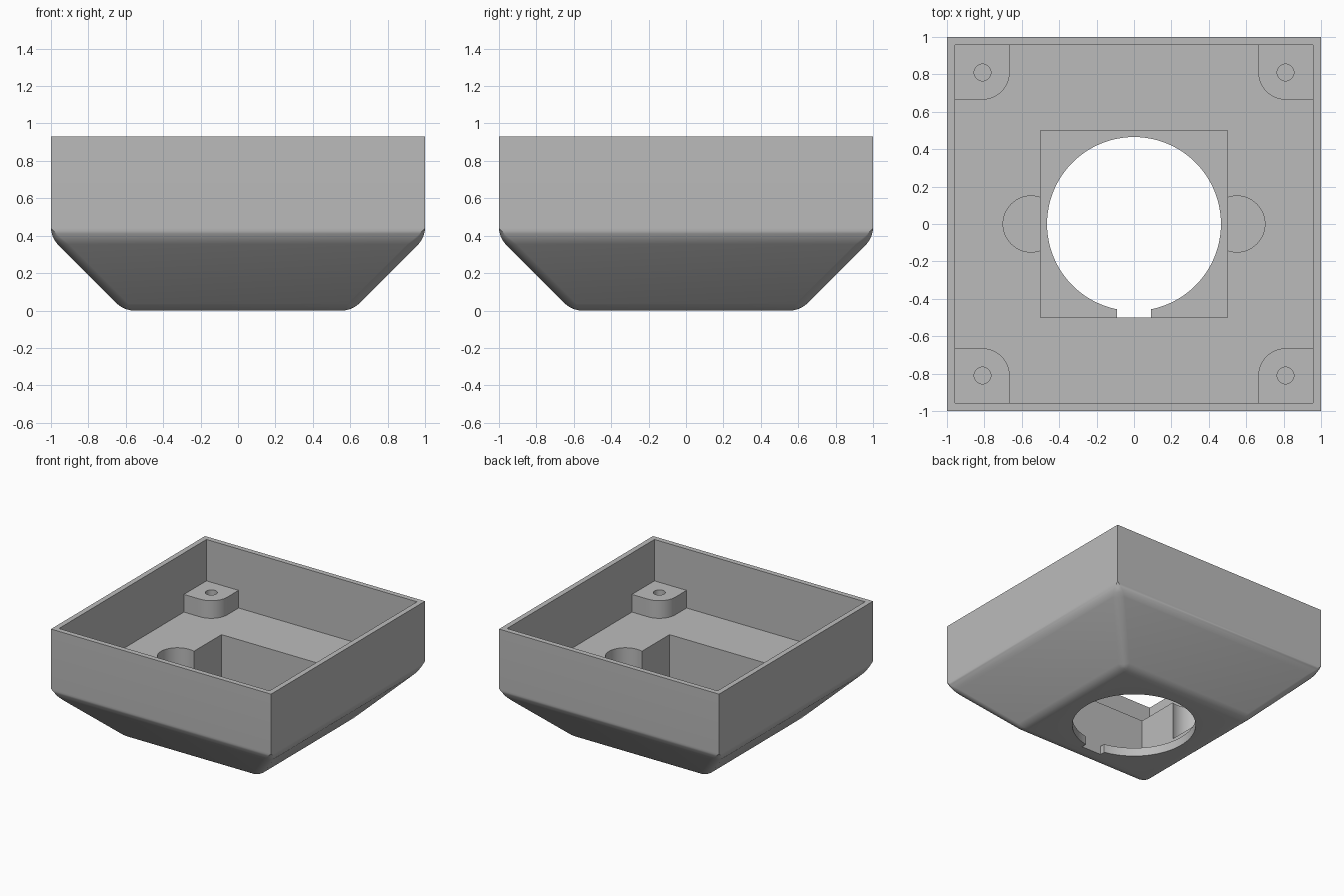
import bpy, bmesh
from math import cos, sin, pi, radians

cube = bpy.data.objects.get("Cube")
if cube:
    bpy.data.objects.remove(cube, do_unlink=True)

TOP, FLOOR, WALL = 0.93, 0.445, 0.957
BOSS, BOSS_R = 0.81, 0.145

grey = bpy.data.materials.new("plain grey")
grey.use_nodes = True
grey.diffuse_color = (0.5, 0.5, 0.5, 1)
grey.node_tree.nodes["Principled BSDF"].inputs["Base Color"].default_value = (0.5, 0.5, 0.5, 1)


def add_object(name, bm):
    bmesh.ops.recalc_face_normals(bm, faces=bm.faces)
    mesh = bpy.data.meshes.new(name)
    bm.to_mesh(mesh)
    bm.free()
    mesh.materials.append(grey)
    obj = bpy.data.objects.new(name, mesh)
    bpy.context.collection.objects.link(obj)
    return obj


def prism(name, outline, z0, z1):
    bm = bmesh.new()
    base = bm.faces.new([bm.verts.new((x, y, z0)) for x, y in outline])
    up = bmesh.ops.extrude_face_region(bm, geom=[base])["geom"]
    bmesh.ops.translate(bm, vec=(0, 0, z1 - z0),
                        verts=[v for v in up if isinstance(v, bmesh.types.BMVert)])
    return add_object(name, bm)


def rect(x0, x1, y0, y1):
    return [(x0, y0), (x1, y0), (x1, y1), (x0, y1)]


def arc(cx, cy, r, a0=0, a1=2 * pi, n=64):
    return [(cx + r * cos(a0 + (a1 - a0) * i / n), cy + r * sin(a0 + (a1 - a0) * i / n))
            for i in range(n)]


# Outer shell: square walls over a tapered base with rounded lower edges
bm = bmesh.new()
rings = [[bm.verts.new((x, y, z)) for x, y in rect(-h, h, -h, h)]
         for h, z in ((0.61, 0), (1, 0.39), (1, TOP))]
for low, high in zip(rings, rings[1:]):
    for i in range(4):
        j = (i + 1) % 4
        bm.faces.new((low[i], low[j], high[j], high[i]))
bm.faces.new(rings[0])
bm.faces.new(rings[2])
soft = [e for e in bm.edges if max(v.co.z for v in e.verts) < 0.5]
bmesh.ops.bevel(bm, geom=soft, offset=0.05, offset_type='OFFSET', segments=6,
                profile=0.5, affect='EDGES')
body = add_object("housing", bm)

corners = [(sx, sy) for sx in (-1, 1) for sy in (-1, 1)]
steps = []

# Main cavity
steps.append(('DIFFERENCE', prism("cavity", rect(-WALL, WALL, -WALL, WALL), FLOOR, TOP + 0.1)))

# Corner mounting bosses with one rounded corner each
outer = WALL + 0.015
inner = BOSS - BOSS_R
boss = [(outer, outer), (inner, outer)] + arc(BOSS, BOSS, BOSS_R, pi, 1.5 * pi, 16) \
    + [(BOSS, inner), (outer, inner)]
for sx, sy in corners:
    outline = [(x * sx, y * sy) for x, y in boss]
    steps.append(('UNION', prism("boss", outline, FLOOR - 0.03, 0.59)))

# Screw holes in the bosses
for sx, sy in corners:
    steps.append(('DIFFERENCE', prism("screw_hole", arc(BOSS * sx, BOSS * sy, 0.045, n=32),
                                      0.4, TOP)))

# Square pocket, side recesses, round opening and cable notch
steps.append(('DIFFERENCE', prism("pocket", rect(-0.5, 0.5, -0.5, 0.5), 0.07, 0.7)))
for side in (-1, 1):
    steps.append(('DIFFERENCE', prism("side_recess", arc(0.55 * side, 0, 0.15), 0.13, 0.7)))
steps.append(('DIFFERENCE', prism("opening", arc(0, 0, 0.465, n=96), -0.1, 0.3)))
steps.append(('DIFFERENCE', prism("notch", rect(-0.09, 0.09, -0.5, -0.3), -0.1, 0.2)))

for operation, tool in steps:
    mod = body.modifiers.new(tool.name, 'BOOLEAN')
    mod.operation = operation
    mod.solver = 'EXACT'
    mod.object = tool

# Bake the cuts and remove the cutters
bpy.context.view_layer.update()
result = bpy.data.meshes.new_from_object(
    body.evaluated_get(bpy.context.evaluated_depsgraph_get()))
body.modifiers.clear()
body.data = result
body.data.materials.clear()
body.data.materials.append(grey)
for _, tool in steps:
    bpy.data.objects.remove(tool, do_unlink=True)

bpy.ops.object.select_all(action='DESELECT')
body.select_set(True)
bpy.context.view_layer.objects.active = body
bpy.ops.object.shade_smooth_by_angle(angle=radians(30))
